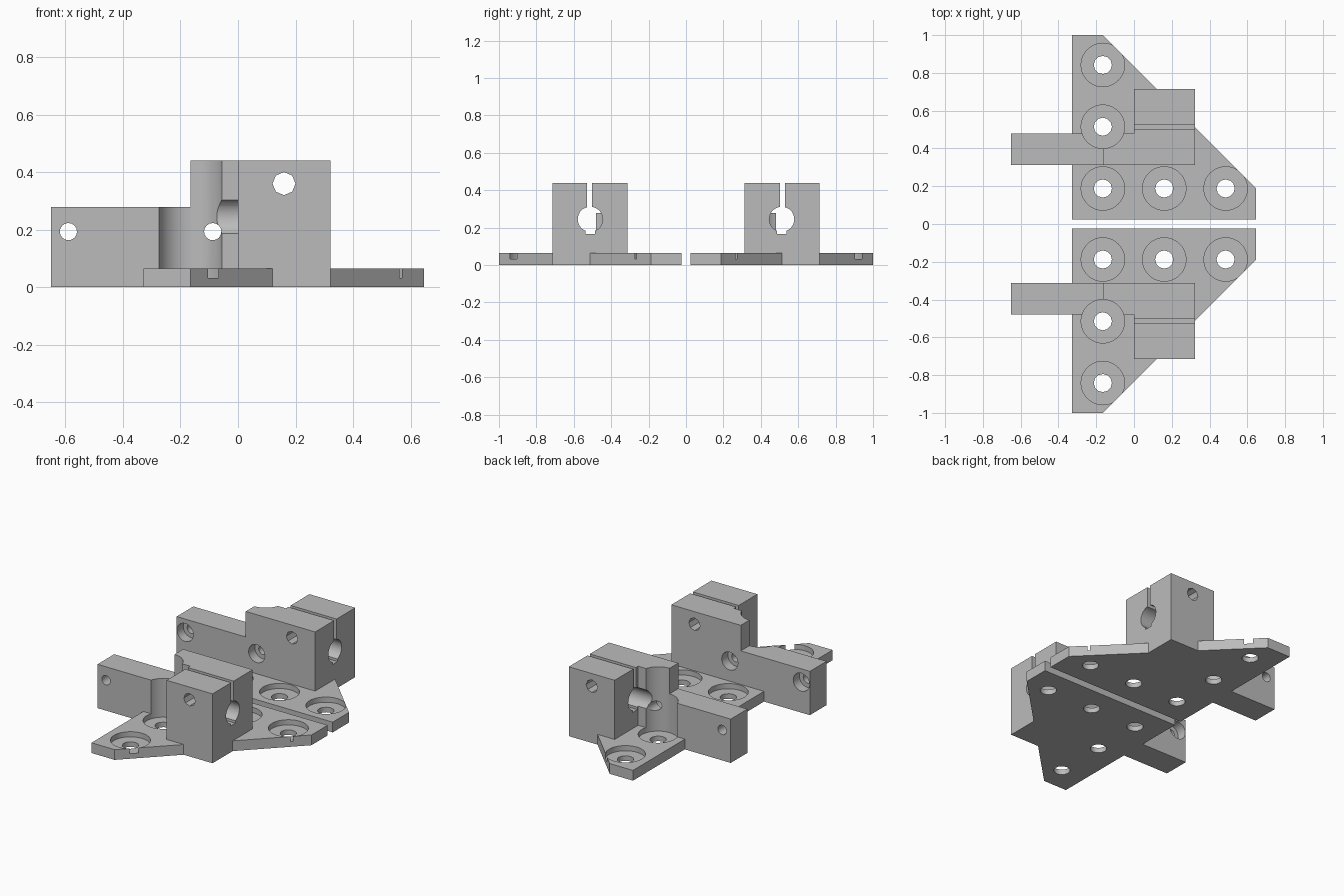
import bpy, bmesh, math
from mathutils import Vector, Matrix

if "Cube" in bpy.data.objects:
    bpy.data.objects.remove(bpy.data.objects["Cube"], do_unlink=True)

grey = bpy.data.materials.new("plain grey")
grey.use_nodes = True
colour = (0.5, 0.5, 0.5, 1)
grey.diffuse_color = colour
grey.node_tree.nodes["Principled BSDF"].inputs["Base Color"].default_value = colour


def make_object(name, bm):
    bmesh.ops.recalc_face_normals(bm, faces=bm.faces)
    mesh = bpy.data.meshes.new(name)
    bm.to_mesh(mesh)
    bm.free()
    mesh.materials.append(grey)
    obj = bpy.data.objects.new(name, mesh)
    bpy.context.collection.objects.link(obj)
    return obj


def prism(name, outline, height):
    """Plan outline raised from the ground."""
    bm = bmesh.new()
    face = bm.faces.new([bm.verts.new((x, y, 0)) for x, y in outline])
    top = bmesh.ops.extrude_face_region(bm, geom=[face])["geom"]
    verts = [g for g in top if isinstance(g, bmesh.types.BMVert)]
    bmesh.ops.translate(bm, verts=verts, vec=(0, 0, height))
    return make_object(name, bm)


def box(low, high):
    low, high = Vector(low), Vector(high)
    bm = bmesh.new()
    bmesh.ops.create_cube(bm, size=1)
    for v in bm.verts:
        v.co = (low + high) / 2 + v.co * (high - low)
    return make_object("cutter", bm)


def rod(start, end, radius, sides):
    start, end = Vector(start), Vector(end)
    axis = end - start
    bm = bmesh.new()
    turn = Vector((0, 0, 1)).rotation_difference(axis).to_matrix().to_4x4()
    bmesh.ops.create_cone(bm, cap_ends=True, segments=sides, radius1=radius,
                          radius2=radius, depth=axis.length,
                          matrix=Matrix.Translation((start + end) / 2) @ turn)
    return make_object("cutter", bm)


def combine(target, other, operation):
    other.hide_render = True
    mod = target.modifiers.new("combine", "BOOLEAN")
    mod.operation = operation
    mod.solver = "EXACT"
    mod.object = other
    bpy.context.view_layer.objects.active = target
    bpy.ops.object.modifier_apply(modifier=mod.name)
    bpy.data.objects.remove(other, do_unlink=True)


# Base plate with its chamfered corner, joined to the arm and clamp block
bracket = prism("left_bracket", [(-.328, .025), (.647, .025), (.647, .188),
                                 (-.165, 1), (-.328, 1)], .065)
body = prism("clamp_body", [(-.65, .313), (.322, .313), (.322, .715),
                            (0, .715), (0, .48), (-.65, .48)], .44)
combine(body, box((-.8, .2, .278), (-.165, .6, .6)), "DIFFERENCE")
combine(bracket, body, "UNION")

cutters = []
# Countersunk screw holes; one also scoops the side of the arm
for x, y in [(-.165, .188), (.16, .188), (.485, .188), (-.165, .515), (-.165, .842)]:
    cutters.append(rod((x, y, -.1), (x, y, .2), .048, 12))
    cutters.append(rod((x, y, .032), (x, y, .6), .115, 48))
# Rod bore, clamping slit and lower relief groove
cutters.append(rod((-.165, .512, .245), (.5, .512, .245), .067, 32))
cutters.append(box((-.03, .503, .25), (.5, .528, .6)))
cutters.append(box((-.03, .487, .167), (.5, .537, .24)))
# Clamp bolt hole
cutters.append(rod((.16, .2, .36), (.16, .9, .36), .04, 8))
# Arm bolt holes with wider recesses on the inner face
for x in (-.59, -.088):
    cutters.append(rod((x, .2, .193), (x, .6, .193), .03, 16))
    cutters.append(rod((x, .2, .193), (x, .375, .193), .057, 24))
for cutter in cutters:
    combine(bracket, cutter, "DIFFERENCE")

# Mirrored partner
bm = bmesh.new()
bm.from_mesh(bracket.data)
bmesh.ops.scale(bm, verts=bm.verts, vec=(1, -1, 1))
partner = make_object("right_bracket", bm)

bpy.ops.object.select_all(action="DESELECT")
for obj in (bracket, partner):
    obj.select_set(True)
bpy.context.view_layer.objects.active = bracket
bpy.ops.object.shade_smooth_by_angle(angle=math.radians(35))
